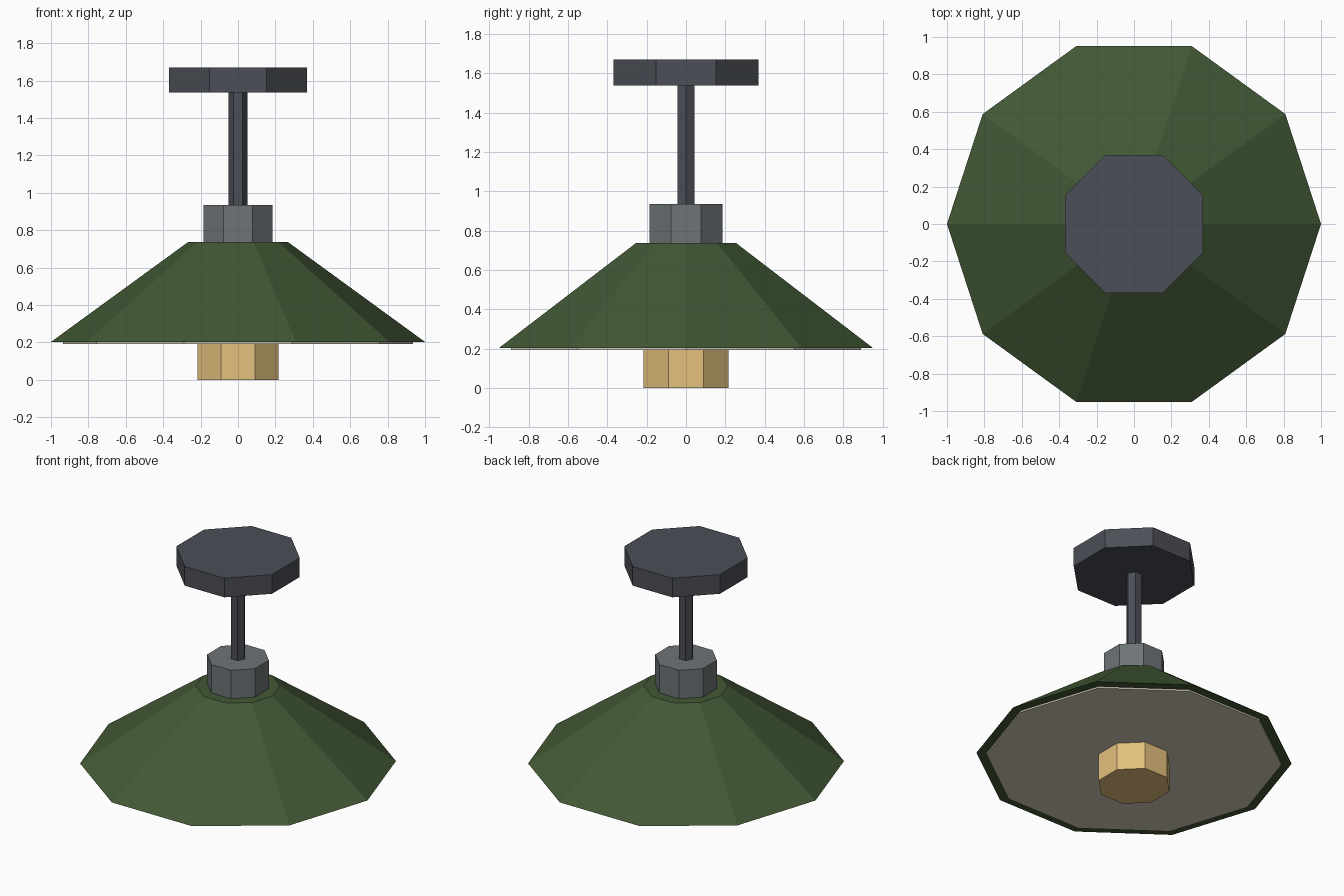
import bpy, math

if "Cube" in bpy.data.objects:
    bpy.data.objects.remove(bpy.data.objects["Cube"])


def material(name, rgb):
    m = bpy.data.materials.new(name)
    m.diffuse_color = (*rgb, 1)
    m.use_nodes = True
    m.node_tree.nodes["Principled BSDF"].inputs["Base Color"].default_value = m.diffuse_color
    return m


GREEN = material("dark green", (0.055, 0.1, 0.036))
DARK = material("dark grey", (0.07, 0.077, 0.092))
GREY = material("mid grey", (0.156, 0.174, 0.184))
GOLD = material("warm gold", (0.77, 0.53, 0.205))
CREAM = material("cream", (0.68, 0.62, 0.51))


def prism(name, sides, r_bottom, r_top, z0, z1, mat, turn=0.0):
    """Flat-sided cylinder or tapered cone with its first corner at angle turn."""
    verts = []
    for r, z in ((r_bottom, z0), (r_top, z1)):
        for i in range(sides):
            a = turn + 2 * math.pi * i / sides
            verts.append((r * math.cos(a), r * math.sin(a), z))
    faces = [(i, (i + 1) % sides, sides + (i + 1) % sides, sides + i)
             for i in range(sides)]
    faces.append(tuple(reversed(range(sides))))
    faces.append(tuple(range(sides, 2 * sides)))
    mesh = bpy.data.meshes.new(name)
    mesh.from_pydata(verts, [], faces)
    mesh.materials.append(mat)
    ob = bpy.data.objects.new(name, mesh)
    bpy.context.collection.objects.link(ob)
    return ob


EIGHTH = math.pi / 8

# Ceiling mount and hanging rod
prism("ceiling_mount", 8, 0.4, 0.4, 1.537, 1.671, DARK, EIGHTH)
prism("rod", 6, 0.05, 0.05, 0.935, 1.537, DARK)
# Collar holding the shade
prism("collar", 8, 0.2, 0.2, 0.737, 0.936, GREY, EIGHTH)
# Ten-sided shade with a pale plate beneath it
prism("shade", 10, 1.0, 0.267, 0.203, 0.737, GREEN)
prism("diffuser_plate", 10, 0.936, 0.936, 0.192, 0.203, CREAM)
# Bulb
prism("bulb", 8, 0.235, 0.235, 0.0, 0.192, GOLD, EIGHTH)
